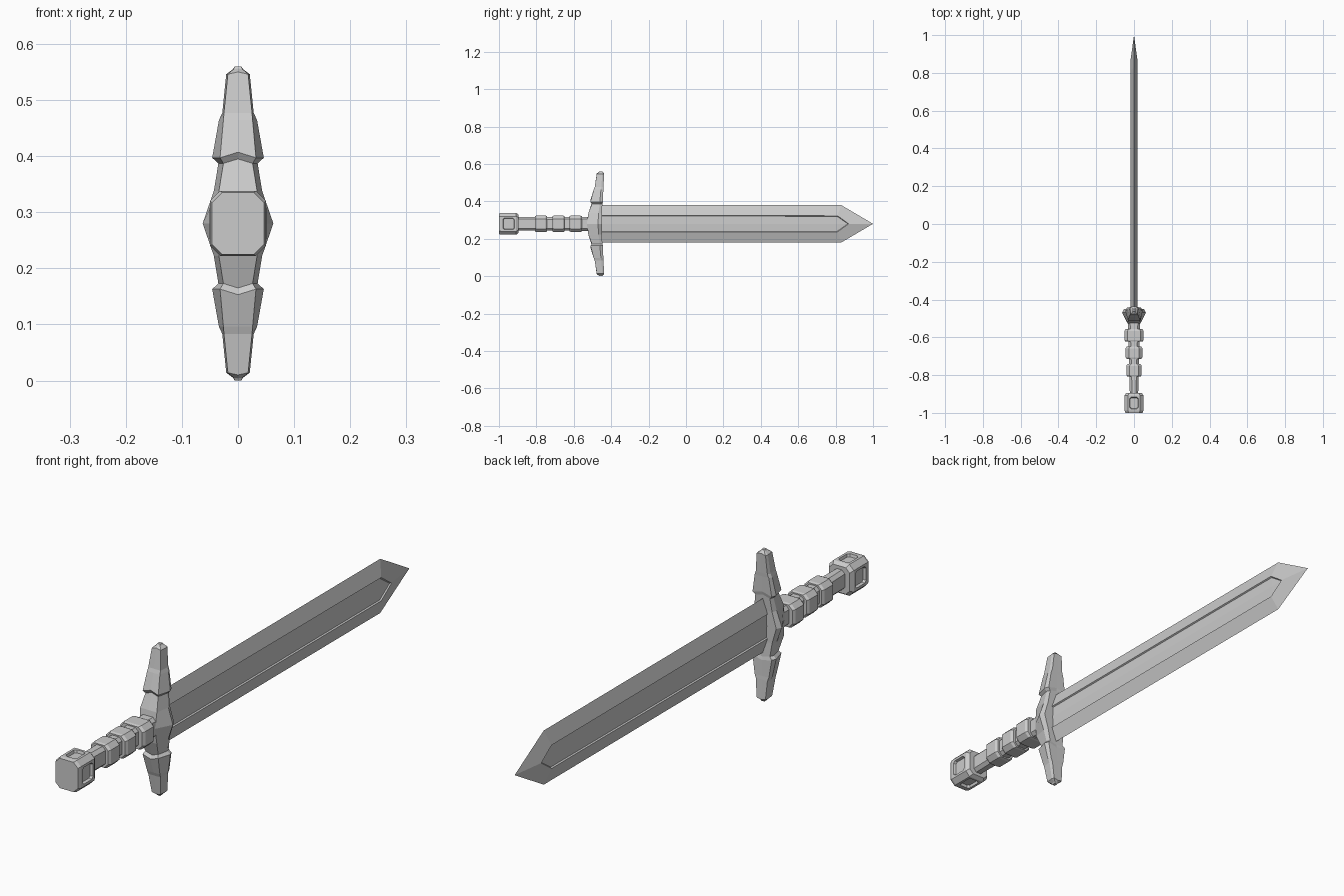
import bpy, bmesh

if "Cube" in bpy.data.objects:
    bpy.data.objects.remove(bpy.data.objects["Cube"])

CZ = 0.28  # height of the sword's long axis


def finish(name, bm):
    bmesh.ops.recalc_face_normals(bm, faces=bm.faces[:])
    me = bpy.data.meshes.new(name)
    bm.to_mesh(me)
    bm.free()
    ob = bpy.data.objects.new(name, me)
    ob.location.z = CZ
    bpy.context.collection.objects.link(ob)
    return ob


def loft(rings):
    """Closed skin through equal-length rings of points, capped at both ends."""
    bm = bmesh.new()
    vs = [[bm.verts.new(p) for p in r] for r in rings]
    n = len(vs[0])
    for a, b in zip(vs, vs[1:]):
        for i in range(n):
            j = (i + 1) % n
            bm.faces.new((a[i], a[j], b[j], b[i]))
    bm.faces.new(vs[0])
    bm.faces.new(vs[-1])
    bmesh.ops.recalc_face_normals(bm, faces=bm.faces[:])
    return bm


def octagon(y, w, h, c):
    """Chamfered rectangle in the xz plane."""
    q = [(w, h - c), (w - c, h), (c - w, h), (-w, h - c),
         (-w, c - h), (c - w, -h), (w - c, -h), (w, c - h)]
    return [(x, y, z) for x, z in q]


# Blade: one quadrant with a sunken, pointed fuller, mirrored in x and z
bm = bmesh.new()
P = {k: bm.verts.new(p) for k, p in dict(
    E0=(0, -.47, .1), E1=(0, .83, .1), T=(0, 1, 0),
    R0=(.018, -.47, .045), R1=(.018, .81, .043), A=(.018, .87, 0),
    G0=(.013, -.47, .042), G1=(.013, .808, .04), B=(.014, .865, 0),
    C0=(.015, -.47, 0), C1=(.015, .81, 0)).items()}
for f in ("E0 E1 R1 R0", "E1 T A R1", "R0 R1 G1 G0", "R1 A B G1",
          "G0 G1 C1 C0", "G1 B C1"):
    bm.faces.new([P[k] for k in f.split()])
blade = finish("blade", bm)
m = blade.modifiers.new("mirror", 'MIRROR')
m.use_axis = (True, False, True)
m.merge_threshold = 0.0005

# Crossguard: height, front half-width, side half-width, front y, back y, chevron lift
arm = [(0, .032, .063, -.53, -.45, 0),
       (.058, .034, .043, -.522, -.45, 0),
       (.107, .026, .035, -.503, -.447, .008),
       (.117, .032, .046, -.511, -.444, .010),
       (.184, .026, .034, -.493, -.442, 0),
       (.197, .025, .028, -.488, -.441, 0),
       (.266, .018, .021, -.477, -.438, .004),
       (.275, .008, .009, -.466, -.446, .001),
       (.280, .006, .006, -.463, -.449, 0)]


def guard_ring(s, sec):
    h, wf, wb, yf, yb, lift = sec
    ym = yf + (yb - yf) * .75
    half = [(wf, yf), (wb, ym), (wb * .85, yb)]
    pts = [(0, yf, h + lift)] + [(x, y, h) for x, y in half] + [(0, yb, h + lift)]
    pts += [(-x, y, h) for x, y in reversed(half)]
    return [(x, y, s * z) for x, y, z in pts]


rings = [guard_ring(-1, a) for a in reversed(arm[1:])] + [guard_ring(1, a) for a in arm]
finish("crossguard", loft(rings))

# Grip core, slightly tapered toward the pommel
finish("grip_core", loft([octagon(-.905, .022, .037, .012),
                          octagon(-.70, .027, .036, .012),
                          octagon(-.50, .033, .038, .012)]))

# Three raised grip bands
for i, (y, w) in enumerate([(-.775, .041), (-.682, .044), (-.59, .051)]):
    finish(f"grip_band_{i + 1}", loft([octagon(y - .033, w - .006, .041, .016),
                                       octagon(y - .024, w, .044, .017),
                                       octagon(y + .024, w, .044, .017),
                                       octagon(y + .033, w - .006, .041, .016)]))

# Pommel: chamfered block with a recessed panel on its four long sides
bm = loft([octagon(-1, .046, .055, .018), octagon(-.988, .05, .058, .018),
           octagon(-.908, .05, .058, .018), octagon(-.895, .042, .049, .016)])
sides = [f for f in bm.faces
         if max(abs(f.normal.x), abs(f.normal.z)) > .99]
bmesh.ops.inset_individual(bm, faces=sides, thickness=.013)
for f in sides:
    bmesh.ops.bevel(bm, geom=f.verts[:], offset=.008, segments=1, affect='VERTICES')
bm.normal_update()
panels = [f for f in bm.faces
          if len(f.verts) == 8 and abs(f.normal.y) < .1]
bmesh.ops.inset_individual(bm, faces=panels, thickness=.003, depth=-.01)
finish("pommel", bm)
